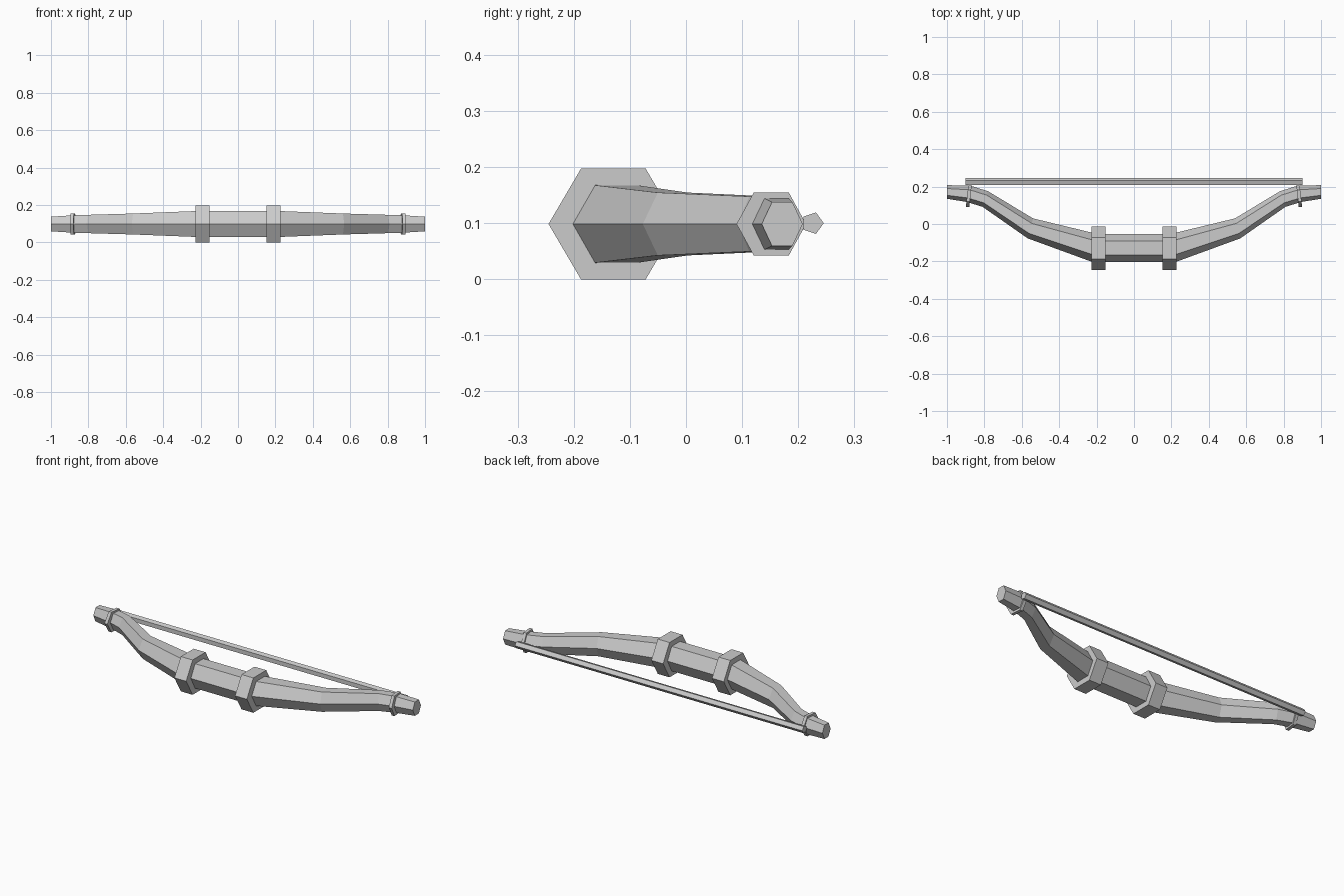
import bpy, bmesh, math
from mathutils import Vector

if "Cube" in bpy.data.objects:
    bpy.data.objects.remove(bpy.data.objects["Cube"])

grey = bpy.data.materials.new("light_grey")
grey.diffuse_color = (0.6, 0.6, 0.6, 1)
grey.use_nodes = True
grey.node_tree.nodes["Principled BSDF"].inputs["Base Color"].default_value = grey.diffuse_color
MID = 0.0985  # height of the bow's centre line


def loft(name, rings):
    """Skin a list of equal-sided rings and cap both ends."""
    bm = bmesh.new()
    loops = [[bm.verts.new(p) for p in ring] for ring in rings]
    n = len(loops[0])
    for a, b in zip(loops, loops[1:]):
        for i in range(n):
            j = (i + 1) % n
            bm.faces.new((a[i], a[j], b[j], b[i]))
    bm.faces.new(loops[0])
    bm.faces.new(loops[-1])
    bmesh.ops.recalc_face_normals(bm, faces=bm.faces)
    mesh = bpy.data.meshes.new(name)
    bm.to_mesh(mesh)
    bm.free()
    mesh.materials.append(grey)
    obj = bpy.data.objects.new(name, mesh)
    bpy.context.collection.objects.link(obj)
    return obj


def section(front, back, half_z, sides=6):
    """Ring standing on the plan line from front to back, one corner at the back."""
    f, b = Vector((*front, MID)), Vector((*back, MID))
    mid, half = (f + b) / 2, (b - f) / 2
    ring = []
    for i in range(sides):
        a = math.tau * i / sides
        ring.append(mid + half * math.cos(a) + Vector((0, 0, half_z * math.sin(a) / math.sin(math.pi / 3))))
    return ring


def flip(p):
    return (-p[0], p[1])


# Bow limbs: front corner, back corner, half height, from the grip to the tip
stations = [
    ((0.223, -0.203), (0.197, -0.053), 0.0695),
    ((0.568, -0.077), (0.54, 0.03), 0.056),
    ((0.81, 0.092), (0.78, 0.175), 0.049),
    ((0.895, 0.118), (0.872, 0.204), 0.046),
    ((1.0, 0.135), (1.0, 0.208), 0.039),
]
left = [section(flip(f), flip(b), h) for f, b, h in reversed(stations)]
right = [section(f, b, h) for f, b, h in stations]
loft("bow_limbs", left + right)

for side, s in (("left", -1), ("right", 1)):
    # Large collars beside the grip
    loft(side + "_grip_collar",
         [section((s * x, -0.245), (s * x, -0.014), 0.0985) for x in (0.153, 0.227)])
    # Slim tilted rings that hold the string
    loft(side + "_string_ring",
         [section((s * (x + 0.007), 0.09), (s * (x - 0.007), 0.214), 0.0565) for x in (0.874, 0.892)])

# Five-sided string
string = []
for x in (-0.9, 0.9):
    string.append([(x, 0.2255 + 0.02 * math.cos(math.tau * i / 5),
                    0.1 + 0.02 * math.sin(math.tau * i / 5)) for i in range(5)])
loft("bow_string", string)
